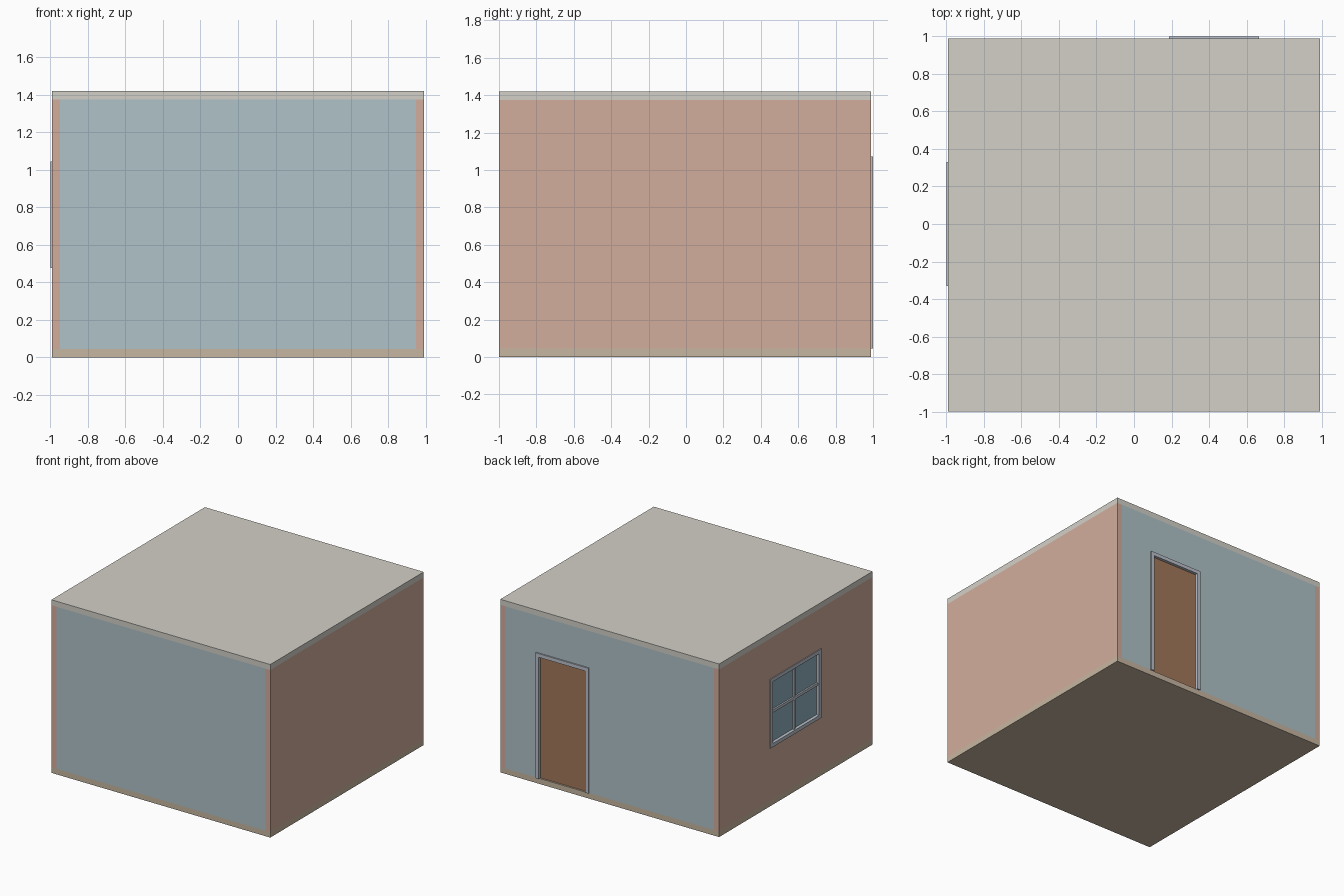
import bpy, bmesh

if "Cube" in bpy.data.objects:
    bpy.data.objects.remove(bpy.data.objects["Cube"])

W, T = 0.993, 0.045          # half width, slab and wall thickness
Y0, Y1 = -1.0, 0.989         # front and back of the shell
H = 1.42

def material(name, rgb):
    m = bpy.data.materials.new(name)
    m.diffuse_color = (*rgb, 1)
    m.use_nodes = True
    m.node_tree.nodes["Principled BSDF"].inputs["Base Color"].default_value = m.diffuse_color
    return m

BLUE = material("blue_paint", (0.43, 0.54, 0.58))
PINK = material("pink_paint", (0.65, 0.42, 0.34))
TAN = material("floor_tan", (0.57, 0.47, 0.35))
CREAM = material("ceiling_cream", (0.65, 0.63, 0.57))
WOOD = material("door_wood", (0.36, 0.19, 0.10))
TRIM = material("trim_grey", (0.50, 0.54, 0.60))
GLASS = material("glass_blue", (0.28, 0.42, 0.52))

def boxes(name, mat, *parts):
    """One object from boxes, each given as (x0, x1, y0, y1, z0, z1)."""
    bm = bmesh.new()
    for x0, x1, y0, y1, z0, z1 in parts:
        for v in bmesh.ops.create_cube(bm, size=1)["verts"]:
            v.co = (x1 if v.co.x > 0 else x0,
                    y1 if v.co.y > 0 else y0,
                    z1 if v.co.z > 0 else z0)
    me = bpy.data.meshes.new(name)
    bm.to_mesh(me)
    bm.free()
    if mat:
        me.materials.append(mat)
    ob = bpy.data.objects.new(name, me)
    bpy.context.collection.objects.link(ob)
    return ob

def cut(wall, name, box):
    cutter = boxes(name, None, box)
    cutter.hide_render = True
    cutter.hide_viewport = True
    cutter.display_type = 'WIRE'
    mod = wall.modifiers.new("opening", 'BOOLEAN')
    mod.object = cutter
    mod.operation = 'DIFFERENCE'
    mod.solver = 'EXACT'

# Shell: floor, ceiling, side walls running full depth, end walls between them
boxes("floor", TAN, (-W, W, Y0, Y1, 0, T))
boxes("ceiling", CREAM, (-W, W, Y0, Y1, H - T, H))
boxes("right_wall", PINK, (W - T, W, Y0, Y1, T, H - T))
left_wall = boxes("left_wall", PINK, (-W, -W + T, Y0, Y1, T, H - T))
boxes("front_wall", BLUE, (-W + T, W - T, Y0, Y0 + T, T, H - T))
back_wall = boxes("back_wall", BLUE, (-W + T, W - T, Y1 - T, Y1, T, H - T))

# Door in the back wall: two jambs, a head and a recessed leaf
dx0, dx1, dz1, f, p = 0.187, 0.667, 1.073, 0.03, 0.011
dy0, dy1, dm = Y1 - T - p, Y1 + p, Y1 - T / 2
cut(back_wall, "door_cutter", (dx0, dx1, dy0 - 0.1, dy1 + 0.1, T - 0.02, dz1))
boxes("door_frame", TRIM,
      (dx0, dx0 + f, dy0, dy1, T, dz1),
      (dx1 - f, dx1, dy0, dy1, T, dz1),
      (dx0 + f, dx1 - f, dy0, dy1, dz1 - f, dz1))
boxes("door_leaf", WOOD, (dx0 + f, dx1 - f, dm - 0.01, dm + 0.01, T, dz1 - f))

# Window in the left wall: frame, crossed glazing bars and a pane
wy, wz0, wz1, b, q = 0.33, 0.477, 1.043, 0.0115, 0.006
wx0, wx1, wm, zm = -W - q, -W + T + q, -W + T / 2, (0.477 + 1.043) / 2
cut(left_wall, "window_cutter", (wx0 - 0.1, wx1 + 0.1, -wy, wy, wz0, wz1))
boxes("window_frame", TRIM,
      (wx0, wx1, -wy, -wy + f, wz0, wz1),
      (wx0, wx1, wy - f, wy, wz0, wz1),
      (wx0, wx1, -wy + f, wy - f, wz0, wz0 + f),
      (wx0, wx1, -wy + f, wy - f, wz1 - f, wz1))
boxes("window_bars", TRIM,
      (wm - 0.016, wm + 0.016, -b, b, wz0 + f, wz1 - f),
      (wm - 0.016, wm + 0.016, -wy + f, wy - f, zm - b, zm + b))
boxes("window_pane", GLASS, (wm - 0.003, wm + 0.003, -wy + f, wy - f, wz0 + f, wz1 - f))
